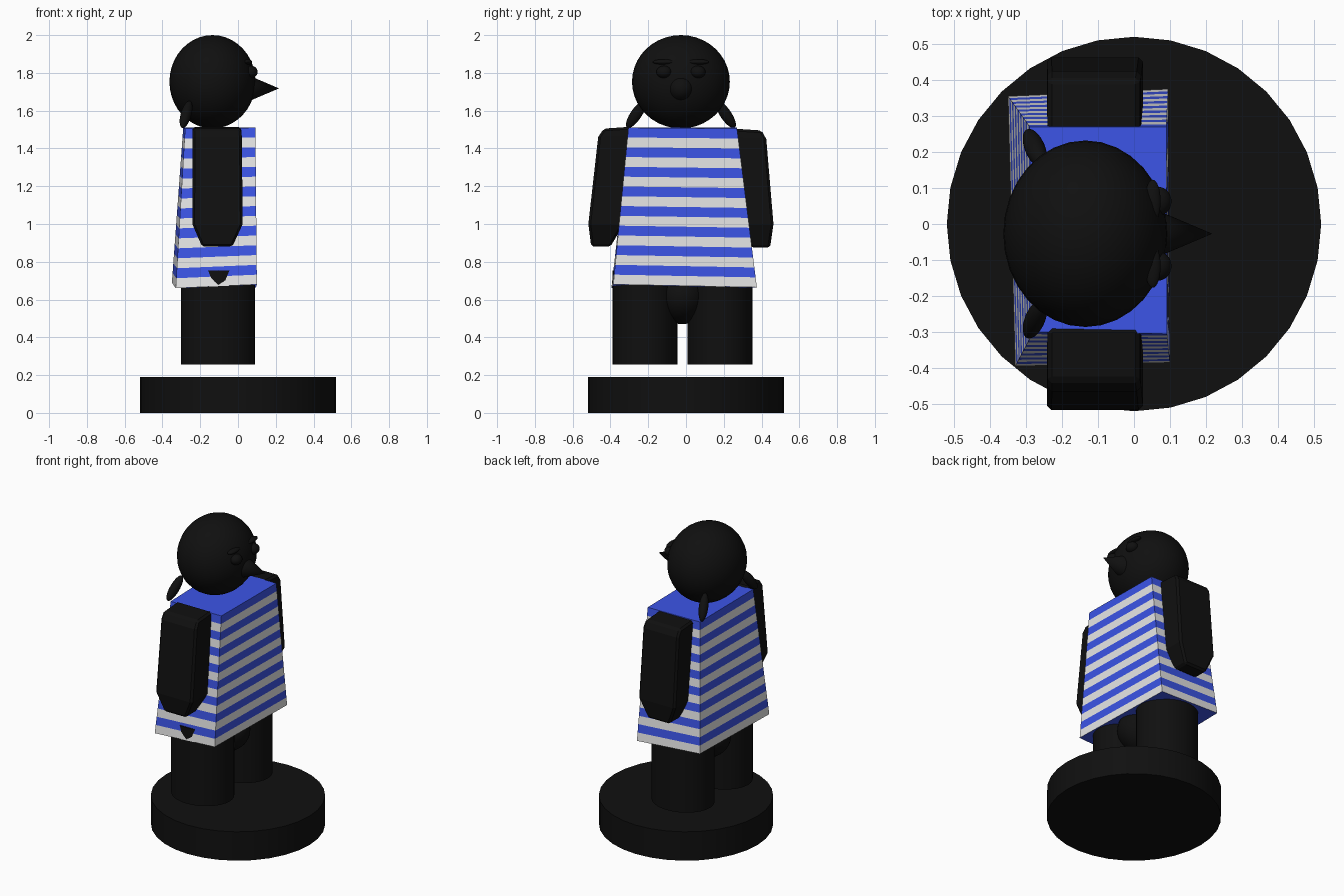
import bpy
from math import radians
from mathutils import Vector

if "Cube" in bpy.data.objects:
    bpy.data.objects.remove(bpy.data.objects["Cube"], do_unlink=True)


def material(name, colour):
    mat = bpy.data.materials.new(name)
    mat.use_nodes = True
    mat.diffuse_color = (*colour, 1)
    mat.node_tree.nodes["Principled BSDF"].inputs["Base Color"].default_value = (*colour, 1)
    return mat


BLACK = material("black", (0.005, 0.005, 0.005))
BLUE = material("blue", (0.045, 0.09, 0.8))
WHITE = material("white", (0.8, 0.8, 0.8))


def finish(name, scale=(1, 1, 1), rotation=None):
    """Name, scale, turn, colour and smooth the primitive just added."""
    ob = bpy.context.object
    ob.name = name
    ob.scale = scale
    if rotation is not None:
        ob.rotation_mode = "QUATERNION"
        ob.rotation_quaternion = rotation
    ob.data.materials.append(BLACK)
    bpy.ops.object.shade_smooth_by_angle(angle=radians(35))
    return ob


def ball(name, centre, radii, rotation=None):
    bpy.ops.mesh.primitive_uv_sphere_add(segments=32, ring_count=20, radius=1, location=centre)
    return finish(name, radii, rotation)


def drum(name, centre, radii, height):
    bpy.ops.mesh.primitive_cylinder_add(vertices=32, radius=1, depth=height, location=centre)
    return finish(name, (*radii, 1))


def loft(name, rings, materials, band_material=lambda i: 0):
    """Skin a stack of four-cornered rings from top to bottom, capped at both ends."""
    verts = [p for ring in rings for p in ring]
    faces, slots = [(3, 2, 1, 0)], [0]
    for i in range(len(rings) - 1):
        for j in range(4):
            a, b = 4 * i + j, 4 * i + (j + 1) % 4
            faces.append((a, b, b + 4, a + 4))
            slots.append(band_material(i))
    last = len(verts) - 4
    faces.append(tuple(range(last, last + 4)))
    slots.append(0)
    mesh = bpy.data.meshes.new(name)
    mesh.from_pydata(verts, [], faces)
    for mat in materials:
        mesh.materials.append(mat)
    for face, slot in zip(mesh.polygons, slots):
        face.material_index = slot
    ob = bpy.data.objects.new(name, mesh)
    bpy.context.collection.objects.link(ob)
    # consistent outward normals
    bpy.context.view_layer.objects.active = ob
    bpy.ops.object.select_all(action="DESELECT")
    ob.select_set(True)
    bpy.ops.object.mode_set(mode="EDIT")
    bpy.ops.mesh.select_all(action="SELECT")
    bpy.ops.mesh.normals_make_consistent(inside=False)
    bpy.ops.object.mode_set(mode="OBJECT")
    return ob


# Round base
drum("base", (0, 0, 0.095), (0.52, 0.52), 0.19)

# Legs and hips, hovering just above the base
for side, y in (("right", -0.217), ("left", 0.181)):
    drum(side + "_leg", (-0.105, y, 0.505), (0.196, 0.172), 0.5)
ball("hips", (-0.105, -0.02, 0.62), (0.185, 0.14, 0.15))

# Striped flared shirt: sixteen bands, alternating blue and white
top = [Vector(p) for p in ((-0.28, -0.30, 1.505), (0.092, -0.305, 1.51),
                           (0.09, 0.27, 1.505), (-0.29, 0.27, 1.51))]
hem = [Vector(p) for p in ((-0.33, -0.395, 0.66), (0.10, -0.385, 0.68),
                           (0.095, 0.375, 0.665), (-0.35, 0.355, 0.69))]
BANDS = 16
rings = [[a.lerp(b, i / BANDS) for a, b in zip(top, hem)] for i in range(BANDS + 1)]
loft("striped_shirt", rings, [BLUE, WHITE], lambda i: i % 2)


# Arms: each section is height, inner y, outer y, back x, front x
def arm(name, side, sections):
    rings = []
    for z, inner, outer, back, front in sections:
        drop = 0.01 if z > 1.4 else 0
        rings.append([(back, side * inner, z), (front, side * inner, z),
                      (front, side * outer, z - drop), (back, side * outer, z - drop)])
    ob = loft(name, rings, [BLACK])
    bevel = ob.modifiers.new("soft_edges", "BEVEL")
    bevel.width = 0.012
    bevel.segments = 1


arm("right_arm", -1, [(1.515, 0.29, 0.435, -0.24, 0.015), (1.47, 0.28, 0.465, -0.24, 0.02),
                      (1.0, 0.33, 0.517, -0.242, 0.025), (0.88, 0.40, 0.502, -0.19, -0.03)])
arm("left_arm", 1, [(1.505, 0.25, 0.40, -0.24, 0.015), (1.46, 0.24, 0.425, -0.24, 0.02),
                    (1.0, 0.28, 0.463, -0.242, 0.025), (0.875, 0.345, 0.445, -0.19, -0.03)])

# Head
MID = -0.027
ball("head", (-0.135, MID, 1.753), (0.228, 0.259, 0.247))

# Pointed beak
bpy.ops.mesh.primitive_cone_add(vertices=32, radius1=0.07, depth=0.165,
                                location=(0.135, MID, 1.718))
finish("beak", rotation=Vector((1, 0, 0)).to_track_quat("Z", "Y"))

# Eyes, brows and drooping hair tufts
for side, s in (("right", -1), ("left", 1)):
    ball(side + "_eye", (0.068, MID + s * 0.09, 1.805), (0.036, 0.04, 0.033))
    ball(side + "_brow", (0.052, MID + s * 0.09, 1.858), (0.022, 0.06, 0.014))
    root = Vector((-0.255, MID + s * 0.19, 1.65))
    tip = Vector((-0.295, MID + s * 0.285, 1.51))
    ball(side + "_hair_tuft", (root + tip) / 2, (0.028, 0.03, (tip - root).length / 2),
         (tip - root).to_track_quat("Z", "Y"))
